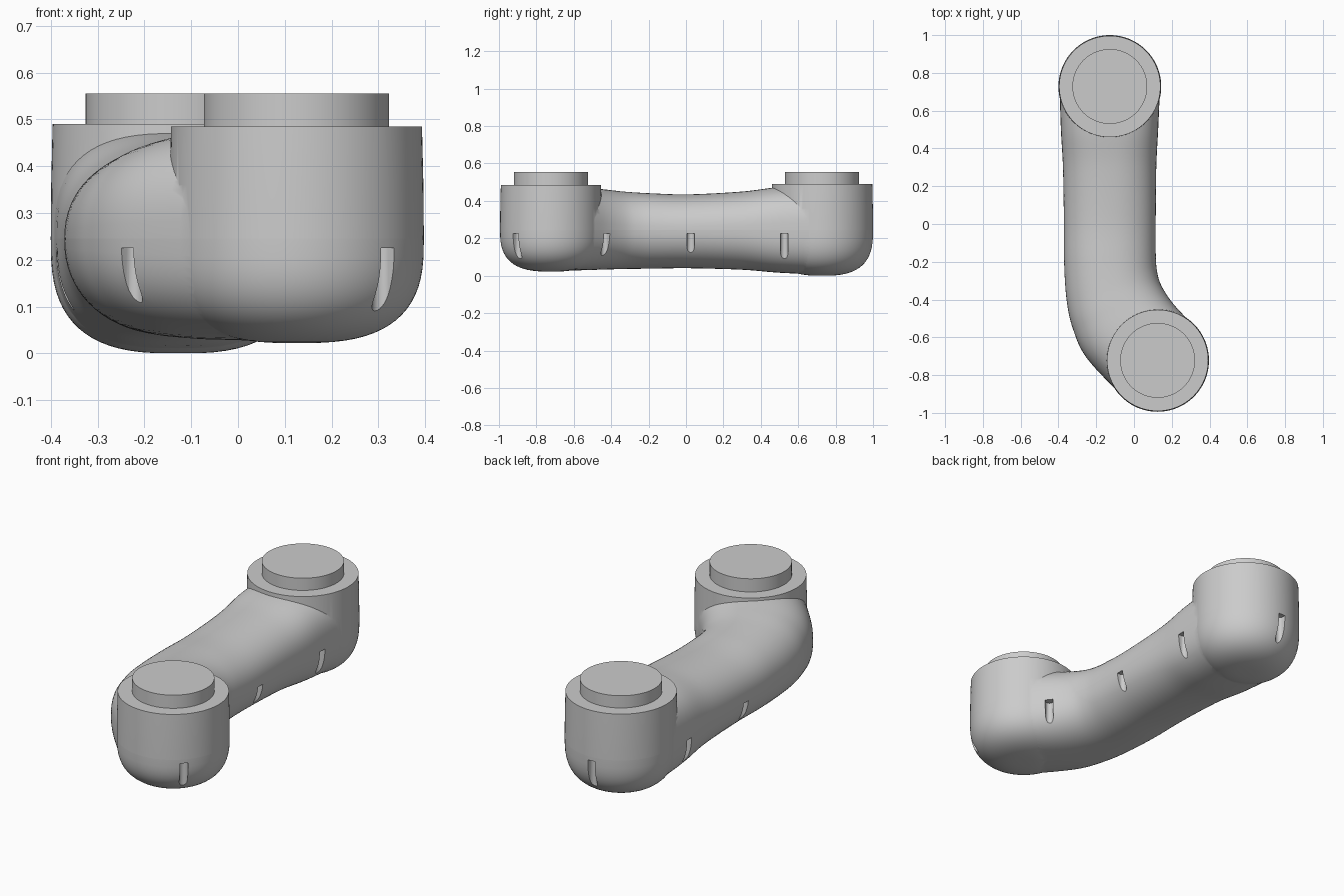
import bpy, bmesh, math
from mathutils import Vector

if "Cube" in bpy.data.objects:
    bpy.data.objects.remove(bpy.data.objects["Cube"])

SEAM = 0.245
POD_A, POD_B = (-0.128, 0.728), (0.125, -0.722)


def spow(v, e):
    return math.copysign(abs(v) ** e, v)


def loft(name, rings):
    """Skin a list of equal rings and cap both ends."""
    bm = bmesh.new()
    loops = [[bm.verts.new(p) for p in r] for r in rings]
    n = len(loops[0])
    for a, b in zip(loops, loops[1:]):
        for i in range(n):
            j = (i + 1) % n
            bm.faces.new((a[i], a[j], b[j], b[i]))
    bm.faces.new(loops[0][::-1])
    bm.faces.new(loops[-1])
    bmesh.ops.recalc_face_normals(bm, faces=bm.faces[:])
    me = bpy.data.meshes.new(name)
    bm.to_mesh(me)
    bm.free()
    ob = bpy.data.objects.new(name, me)
    bpy.context.collection.objects.link(ob)
    return ob


def lathe(name, centre, profile, n=96):
    return loft(name, [[(centre[0] + r * math.cos(2 * math.pi * i / n),
                         centre[1] + r * math.sin(2 * math.pi * i / n), z)
                        for i in range(n)] for r, z in profile])


def pod(name, centre, bottom, top, r=0.272):
    """Drum with a softly rounded bottom."""
    prof = []
    for k in range(1, 19):
        a = math.pi / 2 * k / 18
        prof.append((r * spow(math.sin(a), 2 / 2.8),
                     SEAM - (SEAM - bottom) * spow(math.cos(a), 2 / 2.8)))
    prof[-1] = (r, SEAM)
    return lathe(name, centre, prof + [(r - 0.001, 0.36), (r - 0.004, top)])


def section(s, n=72):
    """Squarish oval between a left and a right edge point."""
    lx, ly, rx, ry, top, bot, e = s
    ring = []
    for i in range(n):
        a = 2 * math.pi * i / n
        t = 0.5 + 0.5 * spow(math.cos(a), 2 / e)
        v = spow(math.sin(a), 2 / e)
        z = SEAM + v * ((top - SEAM) if v > 0 else (SEAM - bot))
        ring.append((lx + (rx - lx) * t, ly + (ry - ly) * t, z))
    return ring


def spline(pts, steps=8):
    """Catmull-Rom through tuples of any length."""
    p = [pts[0]] + pts + [pts[-1]]
    out = []
    for k in range(1, len(p) - 2):
        for s in range(steps):
            t = s / steps
            out.append([0.5 * (2 * b + (c - a) * t + (2 * a - 5 * b + 4 * c - d) * t * t
                               + (3 * b - a - 3 * c + d) * t ** 3)
                        for a, b, c, d in zip(*p[k - 1:k + 3])])
    return out + [list(pts[-1])]


def boolean(ob, other, op):
    m = ob.modifiers.new("bool", 'BOOLEAN')
    m.operation, m.object, m.solver = op, other, 'EXACT'
    bpy.context.view_layer.update()
    me = bpy.data.meshes.new_from_object(
        ob.evaluated_get(bpy.context.evaluated_depsgraph_get()))
    ob.modifiers.clear()
    ob.data = me
    bpy.data.objects.remove(other)


# Curved arm: left edge x,y / right edge x,y / top / bottom / squareness
stations = [
    (-0.394, 0.728, 0.138, 0.728, 0.485, 0.006, 2.8),
    (-0.387, 0.50, 0.128, 0.50, 0.474, 0.016, 2.6),
    (-0.376, 0.30, 0.118, 0.30, 0.45, 0.032, 2.3),
    (-0.371, 0.02, 0.115, 0.02, 0.435, 0.04, 2.2),
    (-0.370, -0.20, 0.115, -0.15, 0.440, 0.038, 2.2),
    (-0.357, -0.40, 0.122, -0.25, 0.449, 0.036, 2.2),
    (-0.325, -0.55, 0.147, -0.33, 0.461, 0.033, 2.3),
    (-0.250, -0.71, 0.210, -0.425, 0.474, 0.029, 2.5),
    (-0.063, -0.910, 0.313, -0.534, 0.480, 0.026, 2.8),
]
body = loft("body", [section(s) for s in spline(stations)])

# Drum ends
boolean(body, pod("pod_back", POD_A, 0.0, 0.49), 'UNION')
boolean(body, pod("pod_front", POD_B, 0.022, 0.485), 'UNION')


# Release notches: vertical slots that fade out where the underside curves in
def notch(x, y, angle):
    d = Vector((math.cos(angle), math.sin(angle), 0))
    s = Vector((-d.y, d.x, 0))
    base = Vector((x, y, 0)) - d * 0.018
    w = 0.02
    prof = [base + s * w * math.cos(a) - d * w * math.sin(a)
            for a in [math.pi * i / 10 for i in range(11)]]
    prof += [base - s * w + d * 0.08, base + s * w + d * 0.08]
    return loft("notch_cutter", [[p + Vector((0, 0, z)) for p in prof]
                                 for z in (-0.05, 0.225)])


def on_pod(c, deg):
    a = math.radians(deg)
    return c[0] + 0.27 * math.cos(a), c[1] + 0.27 * math.sin(a), a


notches = [on_pod(POD_A, 93), on_pod(POD_B, -44),
           (0.115, 0.025, 0), (0.129, 0.525, 0), (0.208, -0.423, math.radians(42)),
           (-0.371, 0.025, math.pi), (-0.388, 0.525, math.pi),
           (-0.237, -0.727, math.radians(223))]
for nt in notches:
    boolean(body, notch(*nt), 'DIFFERENCE')

# Split along the seam into two shells
parts = []
for name, upper in (("upper_shell", True), ("lower_shell", False)):
    bm = bmesh.new()
    bm.from_mesh(body.data)
    bmesh.ops.bisect_plane(bm, geom=bm.verts[:] + bm.edges[:] + bm.faces[:],
                           dist=1e-5, plane_co=(0, 0, SEAM), plane_no=(0, 0, 1),
                           clear_inner=upper, clear_outer=not upper)
    me = bpy.data.meshes.new(name)
    bm.to_mesh(me)
    bm.free()
    ob = bpy.data.objects.new(name, me)
    bpy.context.collection.objects.link(ob)
    parts.append(ob)
bpy.data.objects.remove(body)

# Round mounting discs
parts.append(lathe("back_disc", POD_A, [(0.198, 0.48), (0.198, 0.555)]))
parts.append(lathe("front_disc", POD_B, [(0.198, 0.475), (0.198, 0.555)]))

bpy.ops.object.select_all(action='DESELECT')
for ob in parts:
    ob.select_set(True)
bpy.context.view_layer.objects.active = parts[0]
bpy.ops.object.shade_smooth_by_angle(angle=math.radians(30))
